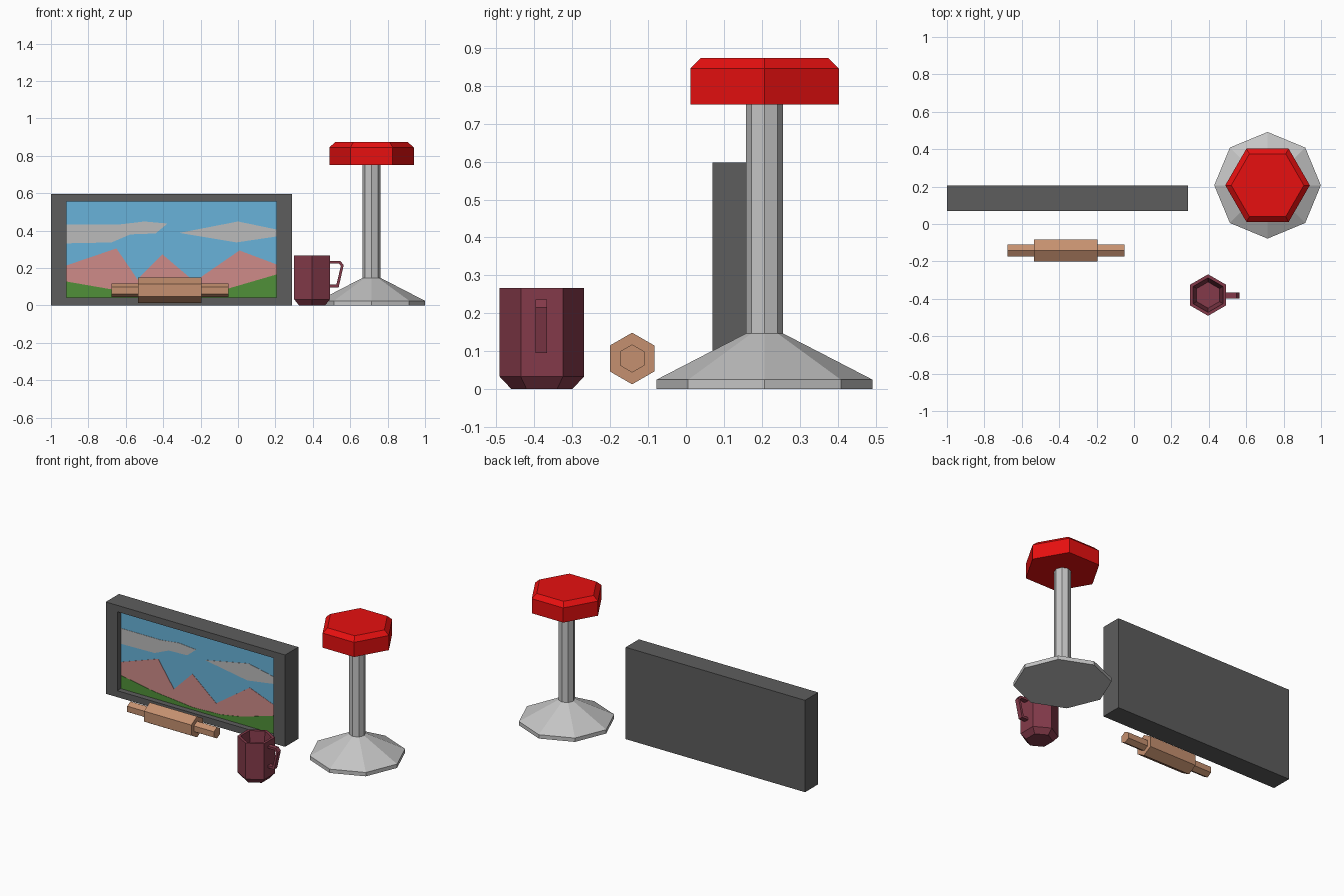
import bpy, bmesh, math
from mathutils import Vector

cube = bpy.data.objects.get("Cube")
if cube:
    bpy.data.objects.remove(cube, do_unlink=True)


def material(name, r, g, b):
    m = bpy.data.materials.new(name)
    m.use_nodes = True
    m.diffuse_color = (r, g, b, 1)
    m.node_tree.nodes["Principled BSDF"].inputs["Base Color"].default_value = (r, g, b, 1)
    return m


charcoal = material("charcoal", .11, .11, .11)
sky = material("sky blue", .14, .45, .70)
cloud = material("cloud grey", .5, .5, .5)
rose = material("mountain pink", .62, .26, .25)
grass = material("grass green", .08, .28, .04)
metal = material("light metal", .56, .56, .56)
red = material("seat red", .8, .005, .005)
maroon = material("mug maroon", .23, .042, .068)
wood = material("wood", .56, .28, .16)


def loft(name, rings, mats, location=(0, 0, 0), rotation=(0, 0, 0), end_index=0):
    """Join equal-length rings of points and cap both ends."""
    bm = bmesh.new()
    loops = [[bm.verts.new(p) for p in ring] for ring in rings]
    n = len(loops[0])
    for a, b in zip(loops, loops[1:]):
        for i in range(n):
            j = (i + 1) % n
            bm.faces.new((a[i], a[j], b[j], b[i]))
    bm.faces.new(loops[0][::-1])
    bm.faces.new(loops[-1]).material_index = end_index
    bmesh.ops.recalc_face_normals(bm, faces=bm.faces)
    mesh = bpy.data.meshes.new(name)
    bm.to_mesh(mesh)
    bm.free()
    for m in mats:
        mesh.materials.append(m)
    obj = bpy.data.objects.new(name, mesh)
    obj.location, obj.rotation_euler = location, rotation
    bpy.context.scene.collection.objects.link(obj)
    return obj


def turned(name, profile, sides, mat, location, phase=0.0, rotation=(0, 0, 0)):
    """Low-poly solid of revolution from (radius, height) pairs."""
    angles = [phase + math.tau * i / sides for i in range(sides)]
    rings = [[(r * math.cos(a), r * math.sin(a), z) for a in angles] for r, z in profile]
    return loft(name, rings, [mat], location, rotation)


# Stool
stool = (.714, .207, 0)
turned("stool_base", [(.285, 0), (.285, .025), (.049, .147)], 8, metal, stool)
turned("stool_pole", [(.049, .14), (.049, .76)], 8, metal, stool)
turned("stool_seat", [(.226, .75), (.226, .845), (.194, .873)], 6, red, stool)

# Mug: outside wall, rim, then inside wall down to the floor
mug = (.396, -.38, 0)
turned("mug_body", [(.08, 0), (.111, .033), (.111, .267), (.092, .267), (.07, .03)],
       6, maroon, mug, phase=math.pi / 6)
outer = [(.48, .237), (.548, .237), (.565, .215), (.538, .096), (.48, .096)]
inner = [(.48, .223), (.54, .223), (.55, .211), (.526, .111), (.48, .111)]
loft("mug_handle", [[(a, -.397, b), (a, -.367, b), (c, -.367, d), (c, -.397, d)]
                    for (a, b), (c, d) in zip(outer, inner)], [maroon])

# Rolling pin, lying along x
turned("rolling_pin", [(.037, -.312), (.037, -.172), (.068, -.172),
                       (.068, .168), (.037, .168), (.037, .312)],
       6, wood, (-.363, -.142, .081), rotation=(0, math.pi / 2, 0))


# Screen frame with recessed picture
def rectangle(x0, x1, z0, z1, y):
    return [(x0, y, z0), (x1, y, z0), (x1, y, z1), (x0, y, z1)]


whole, opening = (-1, .29, 0, .597), (-.917, .207, .042, .555)
SCREEN_Y = .11
loft("screen_frame", [rectangle(*whole, .205), rectangle(*whole, .07),
                      rectangle(*opening, .07), rectangle(*opening, SCREEN_Y)],
     [charcoal, sky], end_index=1)


def plate(name, outline, mat, thickness):
    loft(name, [[(x, SCREEN_Y - t, z) for x, z in outline] for t in (0, thickness)], [mat])


def landscape(name, ridge, mat, thickness):
    plate(name, [(-.917, .042)] + ridge[::1] + [(.207, .042)], mat, thickness)


# Painted landscape
plate("left_cloud", [(-.917, .433), (-.634, .433), (-.5, .449), (-.377, .438),
                     (-.441, .385), (-.575, .38), (-.676, .337), (-.917, .332)], cloud, .002)
plate("right_cloud", [(-.313, .388), (0, .449), (.207, .406), (.207, .369), (-.008, .337)],
      cloud, .002)
landscape("mountains", [(-.917, .214), (-.65, .305), (-.537, .139), (-.404, .273),
                        (-.233, .128), (.008, .294), (.207, .219)], rose, .002)
landscape("grass", [(-.917, .128), (-.676, .086), (-.4, .058), (-.2, .065),
                    (-.05, .091), (.207, .166)], grass, .004)
